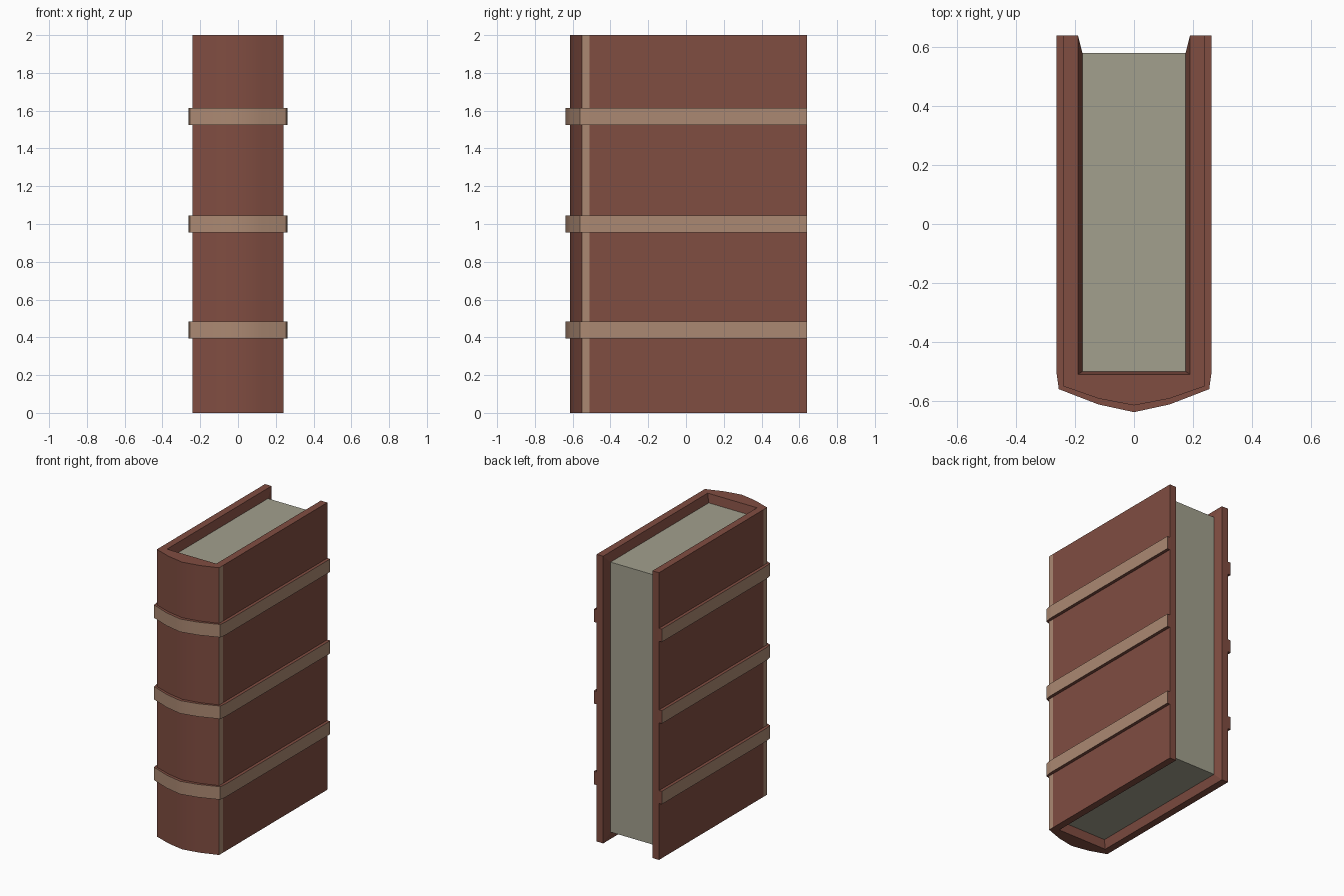
import bpy
import bmesh

cube = bpy.data.objects.get("Cube")
if cube:
    bpy.data.objects.remove(cube, do_unlink=True)


def material(name, rgb):
    m = bpy.data.materials.new(name)
    m.use_nodes = True
    m.diffuse_color = (*rgb, 1)
    m.node_tree.nodes["Principled BSDF"].inputs["Base Color"].default_value = (*rgb, 1)
    return m


leather = material("red brown leather", (0.216, 0.074, 0.053))
tan = material("tan leather", (0.41, 0.25, 0.17))
paper = material("aged paper", (0.36, 0.35, 0.27))


def finish(name, bm, materials, is_second=None):
    """Store the mesh, colour faces by rule and smooth the rounded spine."""
    bmesh.ops.recalc_face_normals(bm, faces=bm.faces)
    for f in bm.faces:
        f.normal_update()
        f.smooth = f.normal.y < -0.8 and f.normal.y > -0.9999
        if is_second and is_second(f):
            f.material_index = 1
    mesh = bpy.data.meshes.new(name)
    bm.to_mesh(mesh)
    bm.free()
    for m in materials:
        mesh.materials.append(m)
    ob = bpy.data.objects.new(name, mesh)
    bpy.context.collection.objects.link(ob)
    return ob


def mirrored(half):
    """Complete a half profile that runs from the fore-edge to the spine."""
    return half + [(-x, y) for x, y in reversed(half) if x > 0]


def prism(outline, z0, z1):
    bm = bmesh.new()
    face = bm.faces.new([bm.verts.new((x, y, z0)) for x, y in outline])
    top = bmesh.ops.extrude_face_region(bm, geom=[face])["geom"]
    bmesh.ops.translate(bm, vec=(0, 0, z1 - z0),
                        verts=[g for g in top if isinstance(g, bmesh.types.BMVert)])
    return bm


BACK, HINGE, INNER = 0.64, -0.51, 0.19
outer = mirrored([(0.24, BACK), (0.24, HINGE), (0.24, -0.55), (0.12, -0.592), (0, -0.615)])
inner = [(-INNER, BACK), (-INNER, HINGE), (INNER, HINGE), (INNER, BACK)]

# Cover: boards and rounded spine, with a tan strip along each hinge
finish("cover", prism(outer + inner, 0, 2), [leather, tan],
       lambda f: abs(f.normal.x) > 0.9 and f.calc_center_median().y < HINGE)

# Lining: sloped rim between the cover's edges and the recessed pages
def opening(x, y0, y1, z0, z1):
    right = [(x, y0, z0), (x, y1, z0), (x, y1, z1), (x, y0, z1)]
    return right + [(-a, b, c) for a, b, c in reversed(right)]


bm = bmesh.new()
rim = [bm.verts.new(p) for p in opening(INNER, HINGE, BACK, 0, 2)]
deep = [bm.verts.new(p) for p in opening(0.175, -0.5, 0.58, 0.06, 1.94)]
for i in range(len(rim)):
    j = (i + 1) % len(rim)
    bm.faces.new((rim[i], rim[j], deep[j], deep[i]))
finish("cover_lining", bm, [leather])

# Page block
page_outline = [(-0.175, -0.5), (0.175, -0.5), (0.175, 0.58), (-0.175, 0.58)]
finish("pages", prism(page_outline, 0.06, 1.94), [paper])

# Raised bands wrapping the spine and both boards
band_outer = mirrored([(0.262, BACK), (0.262, HINGE), (0.255, -0.56), (0.12, -0.612), (0, -0.638)])
for name, z in (("lower_band", 0.438), ("middle_band", 1.0), ("upper_band", 1.568)):
    finish(name, prism(band_outer + outer[::-1], z - 0.045, z + 0.045), [leather, tan],
           lambda f: abs(f.normal.z) < 0.5 and f.normal.y < 0.5)
